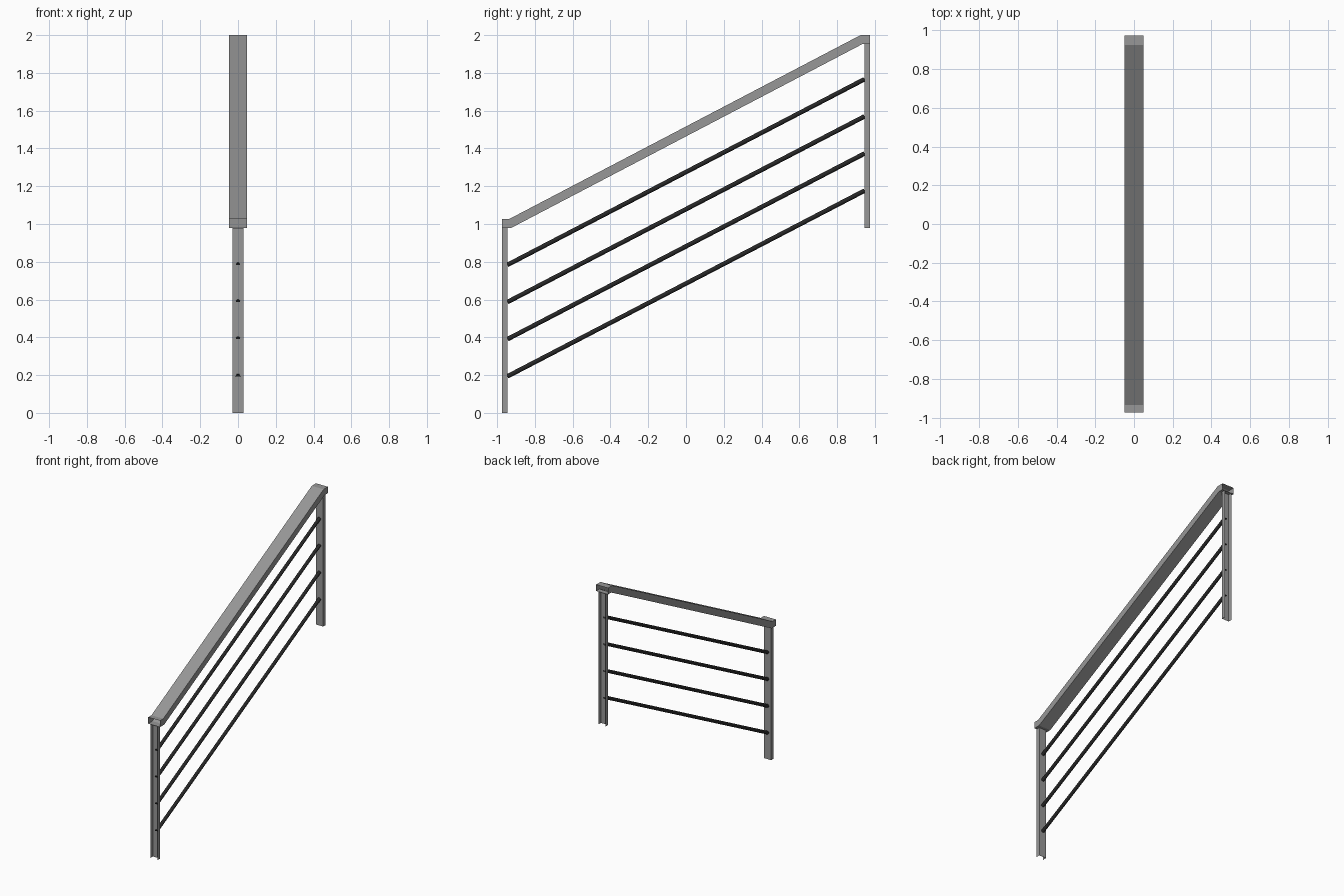
import bpy, bmesh, math
from mathutils import Vector

if "Cube" in bpy.data.objects:
    bpy.data.objects.remove(bpy.data.objects["Cube"])


def material(name, value):
    m = bpy.data.materials.new(name)
    m.diffuse_color = (value, value, value, 1)
    m.use_nodes = True
    m.node_tree.nodes["Principled BSDF"].inputs["Base Color"].default_value = m.diffuse_color
    return m


steel = material("grey steel", 0.31)
dark = material("dark bar metal", 0.02)


def loft(name, rings, mat, closed):
    """Skin a thin sheet surface through equal-length rings of points."""
    bm = bmesh.new()
    rows = [[bm.verts.new(p) for p in ring] for ring in rings]
    n = len(rows[0])
    for a, b in zip(rows, rows[1:]):
        for i in range(n if closed else n - 1):
            j = (i + 1) % n
            bm.faces.new((a[i], a[j], b[j], b[i]))
    mesh = bpy.data.meshes.new(name)
    bm.to_mesh(mesh)
    bm.free()
    mesh.materials.append(mat)
    obj = bpy.data.objects.new(name, mesh)
    bpy.context.collection.objects.link(obj)
    return obj


END = 0.973      # outer end of the railing
INNER = 0.945    # inner face of the posts
POST_W = 0.029   # half widths
RAIL_W = 0.048

# Handrail: open-ended box tube with mitred level ends (y top, z top, y bottom, z bottom)
path = [(-END, 1.027, -END, 0.98), (-0.935, 1.027, -0.924, 0.98),
        (0.924, 2.0, 0.935, 1.953), (END, 2.0, END, 1.953)]
loft("handrail", [[(-RAIL_W, yt, zt), (-RAIL_W, yb, zb), (RAIL_W, yb, zb), (RAIL_W, yt, zt)]
                  for yt, zt, yb, zb in path], steel, True)

# Posts: half tubes, open towards the outer end
for name, side, z0, z1 in (("front_post", -1, 0.0, 0.98), ("back_post", 1, 0.98, 1.953)):
    profile = [(POST_W, END * side), (POST_W, INNER * side),
               (-POST_W, INNER * side), (-POST_W, END * side)]
    if side < 0:
        profile.reverse()   # keep normals facing outwards
    loft(name, [[(x, y, z) for x, y in profile] for z in (z0, z1)], steel, False)

# Sloping round bars between the posts
SLOPE = 0.52
for k in range(4):
    mid = 0.685 + 0.1967 * k
    a = Vector((0, -INNER, mid - SLOPE * INNER))
    b = Vector((0, INNER, mid + SLOPE * INNER))
    bpy.ops.mesh.primitive_cylinder_add(vertices=12, radius=0.012, depth=(b - a).length,
                                        location=(a + b) / 2,
                                        rotation=(-math.pi / 2 + math.atan(SLOPE), 0, 0))
    bar = bpy.context.object
    bar.name = f"bar_{k + 1}"
    bar.data.materials.append(dark)
    bpy.ops.object.shade_smooth_by_angle(angle=math.radians(40))
